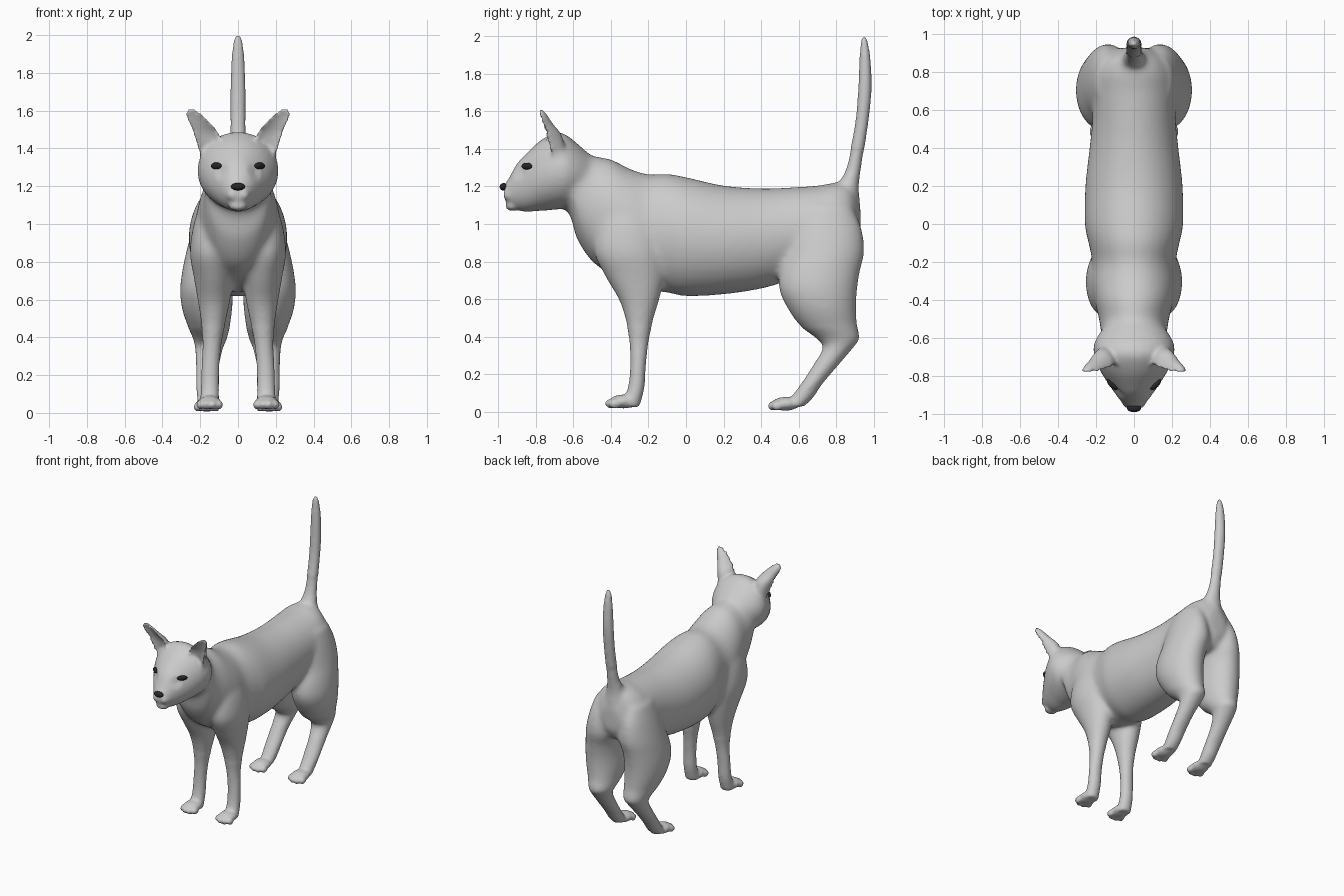
import bpy, bmesh, math
from mathutils import Matrix, Vector

cube = bpy.data.objects.get("Cube")
if cube:
    bpy.data.objects.remove(cube, do_unlink=True)


def make_material(name, value):
    mat = bpy.data.materials.new(name)
    mat.use_nodes = True
    colour = (value, value, value, 1)
    mat.diffuse_color = colour
    mat.node_tree.nodes["Principled BSDF"].inputs["Base Color"].default_value = colour
    return mat


fur = make_material("grey fur", .6)
dark = make_material("dark eyes and nose", .02)

SIDES = 32
STEPS = 5


def spline(p, q, r, s, t):
    """Smooth value between q and r."""
    return q + .5 * t * (r - p + t * (2 * p - 5 * q + 4 * r - s + t * (3 * (q - r) + s - p)))


def resample(rows):
    """Expand symmetric rows and add smooth in-between slices."""
    rows = [r if len(r) == 5 else (*r[:3], -r[3], r[3]) for r in rows]
    last = len(rows) - 1
    for i in range(last):
        quad = [rows[max(0, min(last, i + k))] for k in (-1, 0, 1, 2)]
        for step in range(STEPS):
            yield [spline(*vals, step / STEPS) for vals in zip(*quad)]
    yield rows[last]


def loft(bm, rows, axis, sides=(1,), cupped=False):
    """Closed skin over oval slices: (station, low, high, x low, x high)."""
    slices = list(resample(rows))
    for side in sides:
        rings = []
        for station, low, high, x_low, x_high in slices:
            ring = []
            for k in range(SIDES):
                angle = math.tau * k / SIDES
                c, s = math.cos(angle), math.sin(angle)
                x = side * ((x_low + x_high) / 2 + (x_high - x_low) / 2 * c)
                if cupped:
                    a = low + (high - low) * abs(s) * (1 if s > 0 else .35)
                else:
                    a = (low + high) / 2 + (high - low) / 2 * s
                ring.append(bm.verts.new((x, station, a) if axis == "y" else (x, a, station)))
            rings.append(ring)
        for lower, upper in zip(rings, rings[1:]):
            for k in range(SIDES):
                n = (k + 1) % SIDES
                bm.faces.new((lower[k], lower[n], upper[n], upper[k]))
        bm.faces.new(rings[0])
        bm.faces.new(rings[-1])


def blob(bm, centre, radii):
    """Ellipsoid, mirrored when it is off the centre line."""
    for side in ((1, -1) if centre[0] else (1,)):
        place = Matrix.Translation((side * centre[0], centre[1], centre[2]))
        bmesh.ops.create_uvsphere(bm, u_segments=20, v_segments=14, radius=1,
                                  matrix=place @ Matrix.Diagonal((*radii, 1)))


# Slices along y: (y, bottom, top, half width)
torso = [(-.7, 1.12, 1.44, .14), (-.62, 1.05, 1.44, .17), (-.58, .92, 1.41, .175),
         (-.5, .8, 1.365, .185), (-.4, .73, 1.345, .21), (-.3, .68, 1.295, .225),
         (-.2, .645, 1.265, .22), (-.1, .635, 1.268, .24), (0, .615, 1.25, .26),
         (.2, .625, 1.205, .257), (.4, .655, 1.19, .235), (.55, .7, 1.195, .22),
         (.7, .76, 1.205, .215), (.8, .8, 1.22, .2), (.88, .82, 1.2, .15),
         (.93, .9, 1.08, .07)]
head = [(-.965, 1.13, 1.215, .035), (-.945, 1.1, 1.24, .06), (-.9, 1.075, 1.32, .095),
        (-.85, 1.065, 1.375, .13), (-.78, 1.07, 1.44, .175), (-.7, 1.075, 1.485, .21),
        (-.64, 1.085, 1.475, .215), (-.57, 1.12, 1.42, .18), (-.5, 1.15, 1.36, .12)]

# Slices along z: (z, front, back, half width) or (z, front, back, inner x, outer x)
tail = [(1.08, .8, .93, .08), (1.18, .8, .922, .07), (1.24, .825, .925, .058),
        (1.3, .852, .935, .047), (1.4, .875, .95, .042), (1.55, .902, .972, .041),
        (1.7, .915, .987, .041), (1.85, .922, .985, .036), (1.95, .928, .972, .027),
        (2, .938, .958, .013)]
ear = [(1.36, -.73, -.64, .11, .205), (1.42, -.745, -.645, .1, .218),
       (1.48, -.757, -.665, .1, .238), (1.53, -.77, -.705, .14, .258),
       (1.575, -.783, -.735, .185, .277), (1.61, -.793, -.763, .228, .27)]
front_leg = [(1.12, -.42, -.22, .1, .19), (1, -.47, -.16, .07, .235),
             (.85, -.49, -.12, .04, .255), (.72, -.43, -.115, .03, .235),
             (.6, -.36, -.14, .04, .215), (.5, -.325, -.17, .06, .2),
             (.38, -.302, -.198, .085, .188), (.25, -.297, -.213, .098, .193),
             (.14, -.307, -.22, .1, .197), (.07, -.33, -.235, .1, .2),
             (.025, -.34, -.25, .1, .2)]
hind_leg = [(1.1, .62, .88, .06, .2), (.98, .56, .935, .03, .24), (.85, .53, .95, 0, .275),
            (.75, .5, .927, .018, .296), (.65, .495, .912, .025, .307),
            (.55, .54, .907, .03, .297), (.46, .605, .912, .042, .267),
            (.39, .695, .922, .06, .237), (.34, .728, .888, .08, .227),
            (.25, .678, .812, .1, .222), (.15, .613, .727, .105, .222),
            (.08, .56, .68, .11, .217), (.03, .52, .63, .115, .215)]

both = (1, -1)
bm = bmesh.new()
loft(bm, torso, "y")
loft(bm, head, "y")
loft(bm, tail, "z")
loft(bm, ear, "z", both, cupped=True)
loft(bm, front_leg, "z", both)
loft(bm, hind_leg, "z", both)

# Muzzle and chin
blob(bm, (.028, -.938, 1.155), (.036, .036, .034))
blob(bm, (0, -.925, 1.095), (.05, .036, .026))

# Paws with four toes each
for x, y, z in ((.15, -.335, .055), (.165, .53, .043)):
    blob(bm, (x, y, z), (.063, .075, .037))
    for offset, back in ((-.051, .02), (-.018, 0), (.018, 0), (.051, .02)):
        blob(bm, (x + offset, y - .065 + back, z - .012), (.02, .033, .026))

bmesh.ops.recalc_face_normals(bm, faces=bm.faces)
mesh = bpy.data.meshes.new("body")
bm.to_mesh(mesh)
bm.free()
body = bpy.data.objects.new("body", mesh)
bpy.context.collection.objects.link(body)

# Fuse the parts into one skin
fuse = body.modifiers.new("fuse", "REMESH")
fuse.mode = "VOXEL"
fuse.voxel_size = .0105
graph = bpy.context.evaluated_depsgraph_get()
skin = bpy.data.meshes.new_from_object(body.evaluated_get(graph))
body.modifiers.clear()
body.data = skin
skin.name = "body_skin"

# Soften the skin, most of all where the limbs join the trunk
bm = bmesh.new()
bm.from_mesh(skin)
trunk = [v for v in bm.verts if .45 < v.co.z < 1.4 and v.co.y > -.72]
for verts, passes in ((trunk, 18), (bm.verts[:], 4)):
    for _ in range(passes):
        bmesh.ops.smooth_vert(bm, verts=verts, factor=.5,
                              use_axis_x=True, use_axis_y=True, use_axis_z=True)

# Press in the inner eye corners
for v in bm.verts:
    gap = (Vector((abs(v.co.x), v.co.y, v.co.z)) - Vector((.088, -.885, 1.275))).length
    if gap < .05:
        v.co.y += .016 * (1 - gap / .05)
bm.to_mesh(skin)
bm.free()
skin.materials.clear()
skin.materials.append(fur)
skin.polygons.foreach_set("use_smooth", [True] * len(skin.polygons))


# Eyes and nose
def dark_oval(name, centre, radii, turn=0):
    bpy.ops.mesh.primitive_uv_sphere_add(segments=24, ring_count=14, radius=1,
                                         location=centre, rotation=(0, 0, turn))
    oval = bpy.context.object
    oval.name = name
    oval.scale = radii
    oval.data.materials.append(dark)
    bpy.ops.object.shade_smooth()


for side, name in ((1, "left_eye"), (-1, "right_eye")):
    dark_oval(name, (side * .115, -.847, 1.308), (.037, .015, .018), side * math.radians(45))
dark_oval("nose", (0, -.97, 1.198), (.037, .022, .02))
